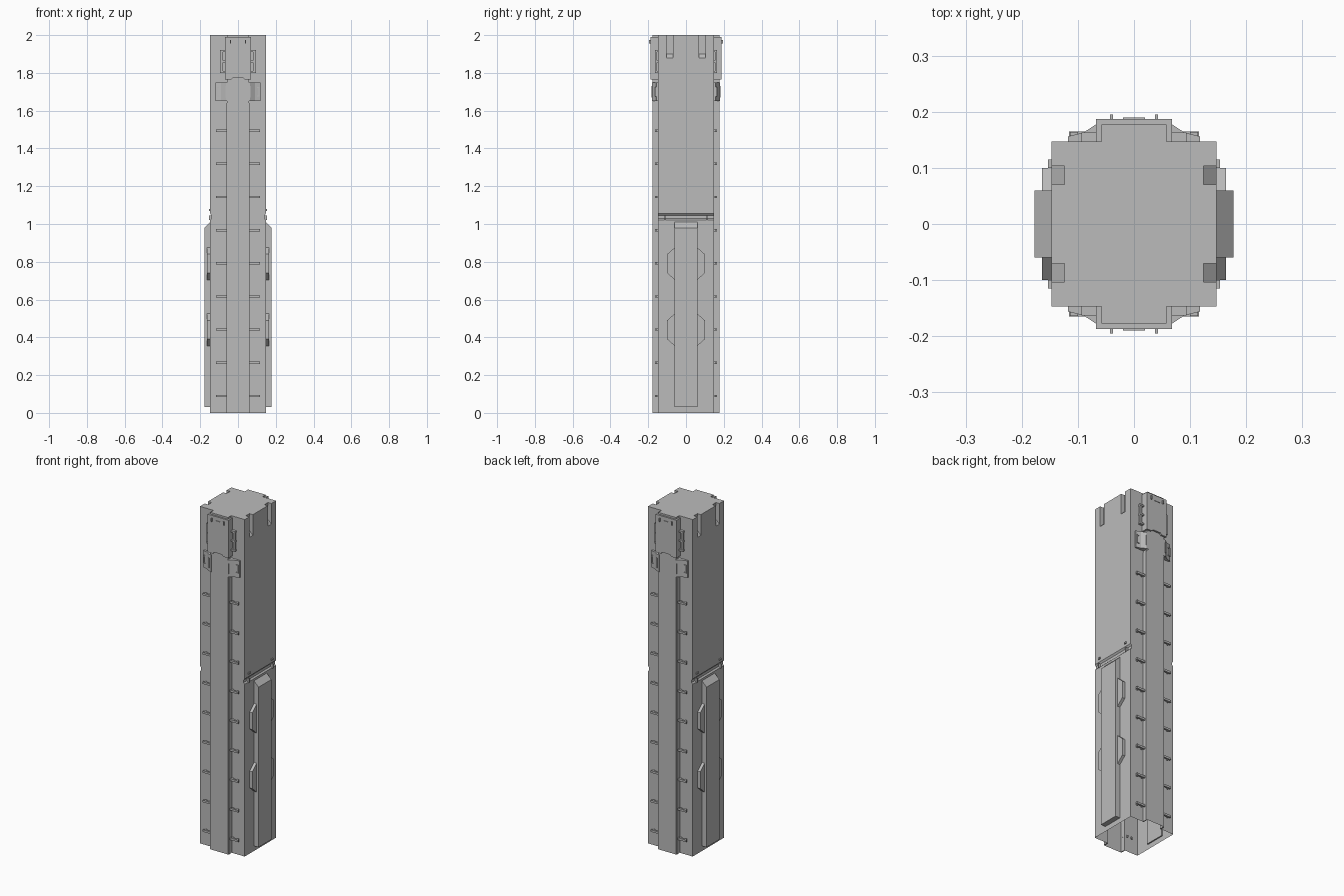
import bpy, bmesh
from mathutils import Vector

cube = bpy.data.objects.get("Cube")
if cube:
    bpy.data.objects.remove(cube)

grey = bpy.data.materials.new("plain_grey")
grey.use_nodes = True
GREY = (0.5, 0.5, 0.5, 1)
grey.diffuse_color = GREY
grey.node_tree.nodes["Principled BSDF"].inputs["Base Color"].default_value = GREY

QUADRANTS = [(sx, sy) for sx in (-1, 1) for sy in (-1, 1)]


def finish(name, bm):
    bmesh.ops.recalc_face_normals(bm, faces=bm.faces)
    mesh = bpy.data.meshes.new(name)
    bm.to_mesh(mesh)
    bm.free()
    mesh.materials.append(grey)
    obj = bpy.data.objects.new(name, mesh)
    bpy.context.collection.objects.link(obj)
    return obj


def add_prism(bm, points, axis, lo, hi, sx=1, sy=1):
    """Extrude an outline along an axis; sx and sy mirror it."""
    def place(p, h):
        x, y, z = {"x": (h, p[0], p[1]), "y": (p[0], h, p[1]), "z": (p[0], p[1], h)}[axis]
        return Vector((x * sx, y * sy, z))
    face = bm.faces.new([bm.verts.new(place(p, lo)) for p in points])
    top = bmesh.ops.extrude_face_region(bm, geom=[face], use_keep_orig=True)
    shift = place((0, 0), hi) - place((0, 0), lo)
    bmesh.ops.translate(bm, vec=shift, verts=[v for v in top["geom"] if isinstance(v, bmesh.types.BMVert)])


def add_box(bm, x0, x1, y0, y1, z0, z1, sx=1, sy=1):
    add_prism(bm, [(x0, y0), (x1, y0), (x1, y1), (x0, y1)], "z", z0, z1, sx, sy)


# Tower shaft: square core with a raised rib front and back
W, RIB, D = 0.147, 0.058, 0.177
quarter = [(W, W), (RIB, W), (RIB, D)]
outline = quarter + [(-x, y) for x, y in reversed(quarter)]
outline += [(-x, -y) for x, y in outline]
bm = bmesh.new()
add_prism(bm, outline, "z", 0, 2)
shaft = finish("tower_shaft", bm)

# Cutters: waist groove on both sides, sloped slots at the top edge
bm = bmesh.new()
for sx in (-1, 1):
    groove = [(0.16, 1.07), (0.139, 1.045), (0.139, 1.03), (0.16, 1.01)]
    add_prism(bm, groove, "y", -0.2, 0.2, sx)
for sx, sy in QUADRANTS:
    slot = [(0.124, 2.1), (0.124, 1.9), (0.16, 1.865), (0.16, 2.1)]
    add_prism(bm, slot, "y", 0.07, 0.103, sx, sy)
cutter = finish("shaft_cutter", bm)
cutter.hide_render = True
cutter.hide_viewport = True
mod = shaft.modifiers.new("cuts", "BOOLEAN")
mod.object = cutter
mod.operation = "DIFFERENCE"
mod.solver = "EXACT"
graph = bpy.context.evaluated_depsgraph_get()
cut_mesh = bpy.data.meshes.new_from_object(shaft.evaluated_get(graph))
shaft.modifiers.clear()
shaft.data = cut_mesh
bpy.data.objects.remove(cutter)

# Open the underside of the shaft
bm = bmesh.new()
bm.from_mesh(shaft.data)
floor = [f for f in bm.faces if all(v.co.z < 0.001 for v in f.verts)]
bmesh.ops.delete(bm, geom=floor, context="FACES")
bm.to_mesh(shaft.data)
bm.free()

# Long raised side panels with sloped tops
bm = bmesh.new()
for sx in (-1, 1):
    panel = [(0.14, 0.03), (0.177, 0.03), (0.177, 0.98), (0.147, 1.01), (0.14, 1.01)]
    add_prism(bm, panel, "y", -0.06, 0.06, sx)
finish("side_panels", bm)

# Tapered lugs beside the side panels
bm = bmesh.new()
for sx, sy in QUADRANTS:
    for z in (0.79, 0.44):
        lug = [(0.055, z - 0.09), (0.1, z - 0.05), (0.1, z + 0.05), (0.055, z + 0.09)]
        add_prism(bm, lug, "x", 0.146, 0.164, sx, sy)
finish("side_lugs", bm)

# Small clips above the waist
bm = bmesh.new()
for sx, sy in QUADRANTS:
    add_box(bm, 0.138, 0.153, 0.108, 0.115, 1.02, 1.045, sx, sy)
    add_box(bm, 0.138, 0.153, 0.1, 0.115, 1.07, 1.08, sx, sy)
finish("waist_clips", bm)

# Rungs in the corners beside the ribs
bm = bmesh.new()
for sx, sy in QUADRANTS:
    for i in range(9):
        z = 0.09 + i * 0.1755
        add_box(bm, 0.055, 0.116, 0.155, 0.165, z - 0.006, z + 0.006, sx, sy)
        for x in (0.07, 0.1):
            add_box(bm, x, x + 0.008, 0.14, 0.157, z - 0.006, z + 0.006, sx, sy)
finish("rungs", bm)

# Thin guide strips where the ribs meet the core
bm = bmesh.new()
for sx, sy in QUADRANTS:
    add_box(bm, 0.056, 0.062, 0.146, 0.174, 0, 1.64, sx, sy)
finish("guide_strips", bm)

# Angled collar brackets below the head, with raised frames
bm = bmesh.new()
for sx, sy in QUADRANTS:
    collar = [(0.05, 0.14), (0.05, 0.18), (0.064, 0.18), (0.09, 0.163), (0.118, 0.156), (0.118, 0.14)]
    add_prism(bm, collar, "z", 1.65, 1.75, sx, sy)
    for z in (1.675, 1.72):
        add_box(bm, 0.1, 0.114, 0.15, 0.164, z, z + 0.006, sx, sy)
    add_box(bm, 0.109, 0.114, 0.15, 0.164, 1.675, 1.726, sx, sy)
    add_box(bm, 0.062, 0.067, 0.15, 0.183, 1.67, 1.73, sx, sy)
finish("collar_brackets", bm)

# Head caps over the ribs, arched along the lower edge
bm = bmesh.new()
for sy in (-1, 1):
    half = [(0.068, 1.99), (0.068, 1.765), (0.035, 1.765), (0.025, 1.775)]
    cap = half + [(-x, z) for x, z in reversed(half)]
    add_prism(bm, cap, "y", 0.147, 0.187, 1, sy)
    add_box(bm, -0.02, 0.02, 0.18, 0.19, 1.955, 1.967, 1, sy)
    for sx in (-1, 1):
        add_box(bm, 0.037, 0.043, 0.18, 0.195, 1.955, 1.975, sx, sy)
finish("head_caps", bm)

# Grab handles beside the head caps
bm = bmesh.new()
for sx, sy in QUADRANTS:
    add_box(bm, 0.08, 0.094, 0.153, 0.161, 1.8, 1.92, sx, sy)
    for z in (1.8, 1.855, 1.91):
        add_box(bm, 0.06, 0.094, 0.146, 0.163, z, z + 0.01, sx, sy)
finish("head_handles", bm)
